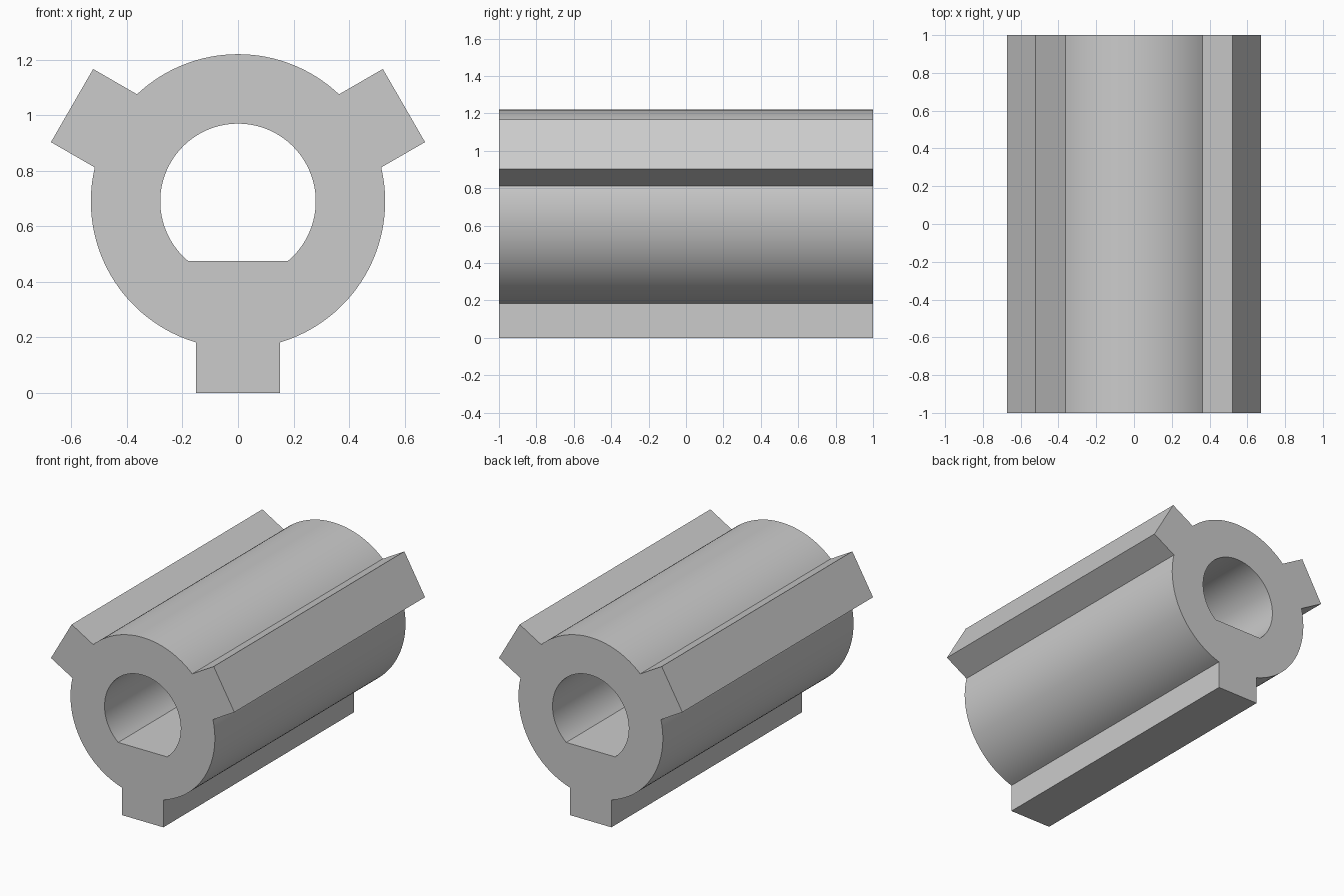
import bpy, bmesh
from math import radians, degrees, asin, cos, sin, hypot

cube = bpy.data.objects.get("Cube")
if cube:
    bpy.data.objects.remove(cube, do_unlink=True)

CENTRE_Z = 0.69
BODY_R, BORE_R = 0.53, 0.28
RIB_REACH, RIB_HALF = 0.69, 0.152
FLAT_DEPTH = 0.215      # bore centre down to the flat
HALF_LENGTH = 1.0


def arc(radius, start, end, steps):
    """Points along an arc, angles in degrees."""
    angles = [radians(start + (end - start) * i / steps) for i in range(steps + 1)]
    return [(radius * cos(a), radius * sin(a)) for a in angles]


# Outer outline: three ribs, each followed by an arc of the body
rib_angle = degrees(asin(RIB_HALF / BODY_R))
outer = []
for direction in (30, 150, 270):
    c, s = cos(radians(direction)), sin(radians(direction))
    for side in (-RIB_HALF, RIB_HALF):
        outer.append((RIB_REACH * c - side * s, RIB_REACH * s + side * c))
    outer += arc(BODY_R, direction + rib_angle, direction + 120 - rib_angle, 32)

# Bore outline: circle with a flat at the bottom
flat_angle = degrees(asin(FLAT_DEPTH / BORE_R))
bore = arc(BORE_R, -flat_angle, 180 + flat_angle, 64)

# Fill the end face between both outlines, then extrude it
bm = bmesh.new()
edges = []
for loop in (outer, bore):
    verts = [bm.verts.new((x, -HALF_LENGTH, CENTRE_Z + z)) for x, z in loop]
    edges += [bm.edges.new((verts[i - 1], verts[i])) for i in range(len(verts))]
bmesh.ops.triangle_fill(bm, use_beauty=True, edges=edges, normal=(0, -1, 0))

# Keep the bore open
for face in list(bm.faces):
    mid = face.calc_center_median()
    x, z = mid.x, mid.z - CENTRE_Z
    if hypot(x, z) < BORE_R * 0.98 and z > -FLAT_DEPTH:
        bm.faces.remove(face)

result = bmesh.ops.extrude_face_region(bm, geom=list(bm.faces), use_keep_orig=True)
moved = [g for g in result["geom"] if isinstance(g, bmesh.types.BMVert)]
bmesh.ops.translate(bm, verts=moved, vec=(0, 2 * HALF_LENGTH, 0))
bmesh.ops.recalc_face_normals(bm, faces=bm.faces)

mesh = bpy.data.meshes.new("ribbed_sleeve")
bm.to_mesh(mesh)
bm.free()
sleeve = bpy.data.objects.new("ribbed_sleeve", mesh)
bpy.context.collection.objects.link(sleeve)

# Plain grey material
grey = bpy.data.materials.new("plain grey")
grey.use_nodes = True
colour = (0.6, 0.6, 0.6, 1)
grey.diffuse_color = colour
grey.node_tree.nodes["Principled BSDF"].inputs["Base Color"].default_value = colour
mesh.materials.append(grey)

# Smooth round walls, crisp rib edges
bpy.ops.object.select_all(action="DESELECT")
sleeve.select_set(True)
bpy.context.view_layer.objects.active = sleeve
bpy.ops.object.shade_smooth_by_angle(angle=radians(30))
